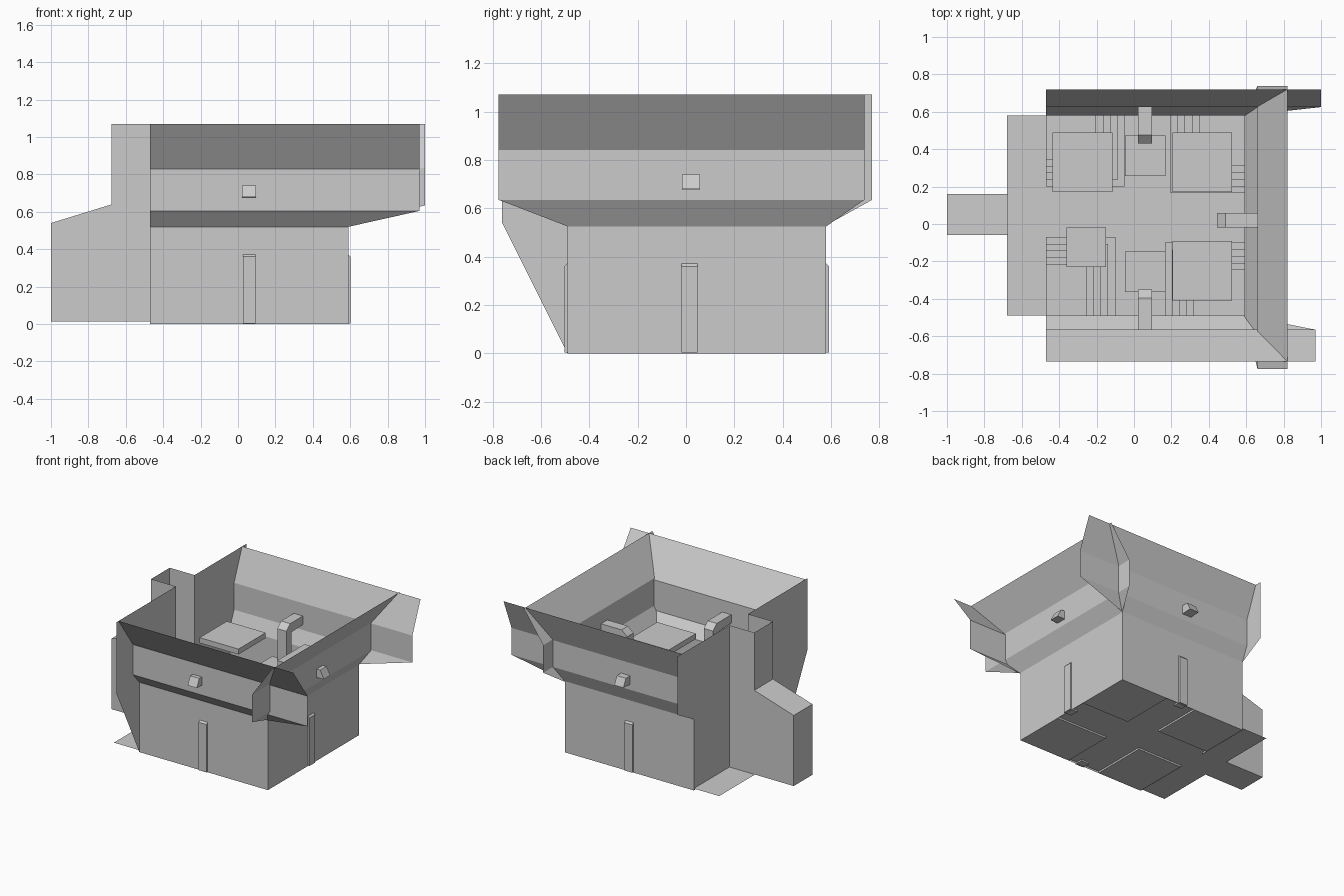
import bpy, bmesh
from mathutils import Vector, Matrix

if "Cube" in bpy.data.objects:
    bpy.data.objects.remove(bpy.data.objects["Cube"])


def mesh(name, verts, faces):
    me = bpy.data.meshes.new(name)
    me.from_pydata([tuple(v) for v in verts], [], faces)
    ob = bpy.data.objects.new(name, me)
    bpy.context.collection.objects.link(ob)
    return ob


def box(name, x, y, z):
    bm = bmesh.new()
    bmesh.ops.create_cube(bm, size=1)
    lo, hi = Vector((x[0], y[0], z[0])), Vector((x[1], y[1], z[1]))
    bmesh.ops.transform(bm, verts=bm.verts,
                        matrix=Matrix.Translation((lo + hi) / 2) @ Matrix.Diagonal((*(hi - lo), 1)))
    ob = mesh(name, [], [])
    bm.to_mesh(ob.data)
    bm.free()
    return ob


def banded_wall(name, rows, along_x):
    """Thin wall lofted through rows of (start, end, offset, height)."""
    verts = []
    for a, b, off, z in rows:
        verts += [(a, off, z), (b, off, z)] if along_x else [(off, a, z), (off, b, z)]
    faces = [(2 * i, 2 * i + 1, 2 * i + 3, 2 * i + 2) for i in range(len(rows) - 1)]
    return mesh(name, verts, faces)


def sheet(name, pts):
    return mesh(name, pts, [tuple(range(len(pts)))])


def prism(name, profile, origin, inward, side, width):
    """Extrude a (distance, height) profile sideways, centred on the wall point."""
    n = len(profile)
    o, d, s = Vector(origin), Vector(inward), Vector(side)
    verts = [o + d * p + s * w + Vector((0, 0, z))
             for w in (-width / 2, width / 2) for p, z in profile]
    faces = [tuple(range(n)), tuple(range(2 * n - 1, n - 1, -1))]
    faces += [(i, i + n, (i + 1) % n + n, (i + 1) % n) for i in range(n)]
    return mesh(name, verts, faces)


X0, X1, Y0, Y1, TOP, FL = -0.47, 0.59, -0.49, 0.58, 1.07, 0.014
A0, A1, AX = -0.06, 0.16, -0.675  # alcove y-range and its outer x

# Flared walls, overshooting each other at the corners
banded_wall("front_wall", [(X0, X1, Y0, 0), (X0, X1, Y0, .52), (X0, .97, -.565, .605),
                           (X0, .97, -.565, .83), (X0, .97, -.735, TOP)], True)
banded_wall("back_wall", [(X0, X1, Y1, 0), (X0, X1, Y1, .53), (X0, 1, .625, .635),
                          (X0, 1, .625, .835), (X0, 1, .72, TOP)], True)
banded_wall("right_wall", [(Y0, Y1, X1, 0), (Y0, Y1, X1, .525), (-.775, .738, .66, .635),
                           (-.775, .738, .66, .84), (-.775, .738, .82, TOP)], False)

# Flat left wall in two halves
sheet("left_wall_front", [(X0, y, z) for y, z in
                          [(A0, 0), (Y0, 0), (-.76, .54), (-.76, TOP), (A0, TOP)]])
sheet("left_wall_back", [(X0, y, z) for y, z in
                         [(A1, 0), (Y1, 0), (Y1, .53), (.77, .635), (.77, TOP), (A1, TOP)]])

# Entrance alcove and its low sloping passage
outline = [(X0, FL), (-1, FL), (-1, .54), (AX, .64), (AX, TOP), (X0, TOP)]
for label, y in (("front", A0), ("back", A1)):
    sheet("alcove_side_" + label, [(x, y, z) for x, z in outline])
run = outline[1:5]
banded_wall("passage_shell", [(A0, A1, x, z) for x, z in run], False)

# Floors
sheet("room_floor", [(-.68, Y0, FL), (X1, Y0, FL), (X1, Y1, FL), (-.68, Y1, FL)])
sheet("passage_floor", [(-1, A0, FL), (-.595, A0, FL), (-.595, A1, FL), (-1, A1, FL)])

# Terraced corner platforms: wall corner, outer corner of the lowest step
corners = {"front_left": (X0, Y0, -.10, -.07), "back_left": (X0, Y1, -.05, .20),
           "front_right": (X1, Y0, .165, -.10), "back_right": (X1, Y1, .195, .165)}
for label, (cx, cy, ox, oy) in corners.items():
    sx, sy = (1 if cx > 0 else -1), (1 if cy > 0 else -1)
    for i in range(5):
        ex, ey = ox + sx * i * .038, oy + sy * i * .036
        box(f"step_{label}_{i}", sorted((cx, ex)), sorted((cy, ey)),
            (0.001 if i == 0 else .02 * i + .014, .02 * (i + 1) + .014))

# Hanging square panels: centre x, centre y, size, top height
panels = [(-.275, .33, .32, .61), (.365, .33, .32, .61), (.365, -.25, .32, .61),
          (.06, .365, .215, .46), (.06, -.255, .215, .46), (-.255, -.125, .21, .46)]
for i, (x, y, s, z) in enumerate(panels):
    box(f"panel_{i}", (x - s / 2, x + s / 2), (y - s / 2, y + s / 2), (z - .04, z))

# Ducts entering through the walls and bending down, with a low pillar under each
duct = [(-.06, .68), (-.03, .74), (.17, .74), (.215, .70), (.215, .45), (.155, .45), (.155, .67)]
pillar = [(-.012, .003), (-.012, .36), (.0, .372), (.05, .372), (.05, .003)]
walls = {"front": ((.06, -.565, 0), (.06, Y0, 0), (0, 1, 0), (1, 0, 0)),
         "back": ((.06, .645, 0), (.06, Y1, 0), (0, -1, 0), (1, 0, 0)),
         "right": ((.66, .02, 0), (X1, .015, 0), (-1, 0, 0), (0, 1, 0))}
for label, (duct_at, pillar_at, inward, side) in walls.items():
    prism("duct_" + label, duct, duct_at, inward, side, .075)
    prism("pillar_" + label, pillar, pillar_at, inward, side, .066)

# Consistent normals on every part
for ob in bpy.context.collection.objects:
    bm = bmesh.new()
    bm.from_mesh(ob.data)
    bmesh.ops.recalc_face_normals(bm, faces=bm.faces)
    bm.to_mesh(ob.data)
    bm.free()
